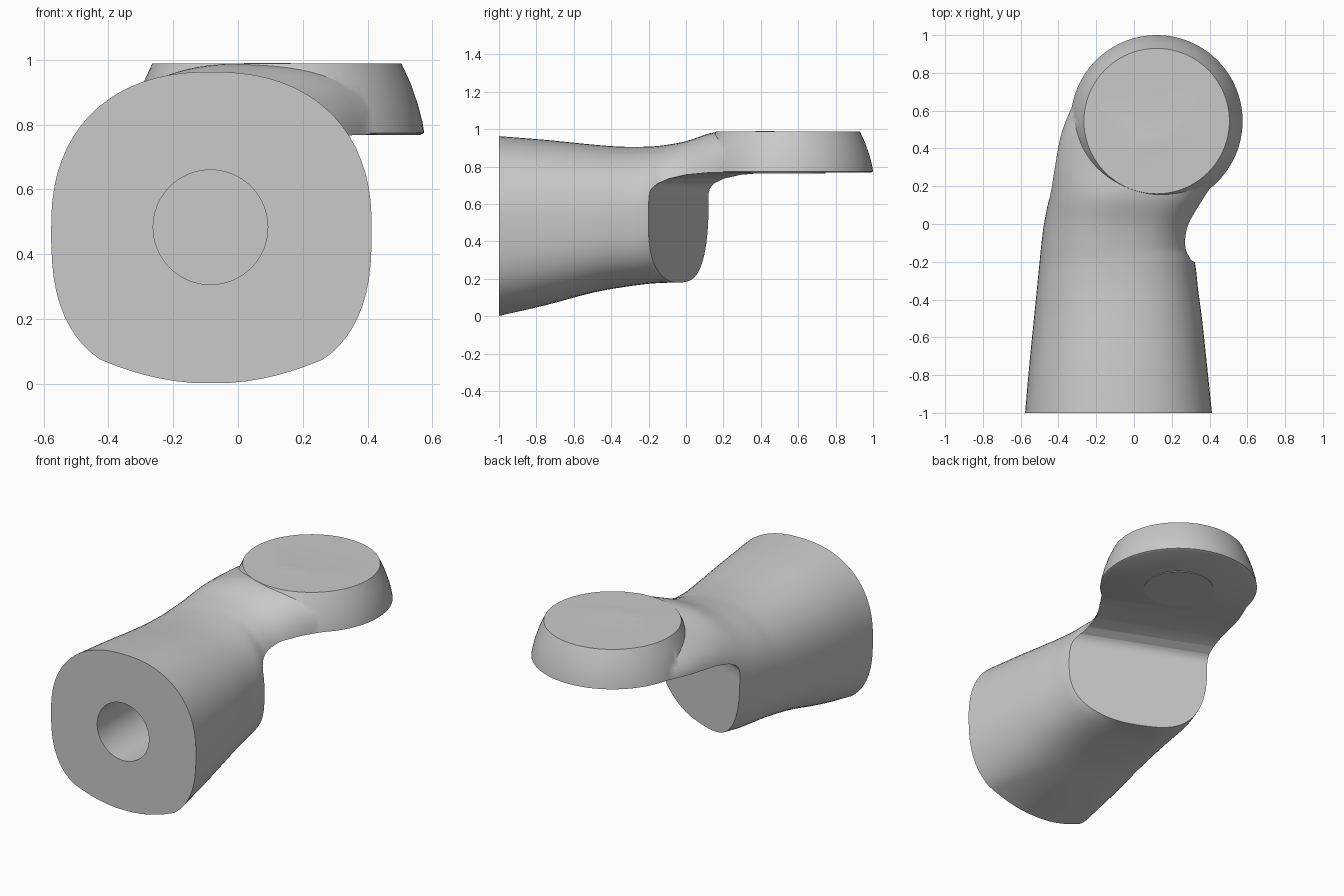
import bpy, bmesh, math
from mathutils import Vector

if "Cube" in bpy.data.objects:
    bpy.data.objects.remove(bpy.data.objects["Cube"])

grey = bpy.data.materials.new("plain grey")
grey.diffuse_color = (0.59, 0.59, 0.59, 1)
grey.use_nodes = True
grey.node_tree.nodes["Principled BSDF"].inputs["Base Color"].default_value = grey.diffuse_color


def make(name, bm):
    bmesh.ops.recalc_face_normals(bm, faces=bm.faces)
    me = bpy.data.meshes.new(name)
    bm.to_mesh(me)
    bm.free()
    me.materials.append(grey)
    ob = bpy.data.objects.new(name, me)
    bpy.context.collection.objects.link(ob)
    return ob


def skin(name, rings):
    """Closed solid through a list of equal-length rings."""
    bm = bmesh.new()
    vr = [[bm.verts.new(p) for p in r] for r in rings]
    n = len(vr[0])
    for a, b in zip(vr, vr[1:]):
        for i in range(n):
            j = (i + 1) % n
            bm.faces.new((a[i], a[j], b[j], b[i]))
    bm.faces.new(vr[0])
    bm.faces.new(vr[-1])
    return make(name, bm)


def lathe(name, profile, cx, cy, n=96):
    """Disc-like solid from (radius, z) rings."""
    return skin(name, [[(cx + r * math.cos(2 * math.pi * i / n),
                         cy + r * math.sin(2 * math.pi * i / n), z)
                        for i in range(n)] for r, z in profile])


def boolean(ob, other, op):
    m = ob.modifiers.new(op, 'BOOLEAN')
    m.object, m.operation, m.solver = other, op, 'EXACT'
    bpy.context.view_layer.objects.active = ob
    bpy.ops.object.modifier_apply(modifier=m.name)
    bpy.data.objects.remove(other, do_unlink=True)


# Body cross-sections: y, left x, right x, bottom z, top z, height of widest point
SECTIONS = [
    (-1.0, -.577, .413, .0, .963, .483),
    (-.75, -.555, .387, .058, .943, .49),
    (-.5, -.53, .36, .125, .918, .50),
    (-.35, -.515, .34, .153, .907, .515),
    (-.2, -.50, .322, .173, .907, .53),
    (-.12, -.492, .297, .178, .914, .55),
    (0.0, -.477, .307, .182, .936, .59),
    (.15, -.447, .38, .2, .983, .67),
    (.3, -.42, .475, .3, .987, .74),
    (.5, -.378, .5, .4, .987, .76),
    (.75, -.27, .4, .5, .94, .77),
]


def catmull(p0, p1, p2, p3, t):
    # Non-uniform tangents keyed on y
    out = []
    h = p2[0] - p1[0]
    for k in range(1, 6):
        m1 = (p2[k] - p0[k]) / (p2[0] - p0[0]) * h
        m2 = (p3[k] - p1[k]) / (p3[0] - p1[0]) * h
        out.append((2*t**3 - 3*t*t + 1) * p1[k] + (t**3 - 2*t*t + t) * m1
                   + (3*t*t - 2*t**3) * p2[k] + (t**3 - t*t) * m2)
    return [p1[0] + h * t] + out


def ring(s, n=72):
    y, x0, x1, z0, z1, zc = s
    cx, a = (x0 + x1) / 2, (x1 - x0) / 2
    crease = max(0.0, min(1.0, (-.25 - y) / .75))
    ramp = max(0.0, min(1.0, (y + .3) / .55))
    ramp = ramp * ramp * (3 - 2 * ramp)
    pts = []
    for i in range(n):
        t = 2 * math.pi * (i + .5) / n
        c, d = math.cos(t), math.sin(t)
        # near the disc the top is fuller on the right, rounder on the left
        top = 2.3 + ramp * (.9 if c > 0 else -.3)
        e = 2 / top if d > 0 else 2 / 2.75
        x = a * math.copysign(abs(c) ** e, c)
        z = zc + (z1 - zc if d > 0 else zc - z0) * math.copysign(abs(d) ** e, d)
        if d < 0 and abs(x) < .74 * a:   # shallow arc underside near the front
            z = max(z, z0 + crease * .085 * (x / (.74 * a)) ** 2)
        pts.append((cx + x, y, z))
    return pts


rings = []
for i in range(len(SECTIONS) - 1):
    q = [SECTIONS[max(0, min(len(SECTIONS) - 1, i + k))] for k in (-1, 0, 1, 2)]
    rings += [ring(catmull(*q, t / 6)) for t in range(6)]
rings.append(ring(SECTIONS[-1]))
body = skin("link_body", rings)

# Slanted end wall with a fillet up to the underside of the neck
along = Vector((-.78, .325, 0)).normalized()
normal = Vector((along.y, -along.x, 0))
base = Vector((.33, -.205, 0))
prof = [(0, -.3), (0, .66), (.008, .685), (.03, .71), (.08, .735), (.17, .756),
        (.3, .767), (.45, .77), (2, .77), (2, -.3)]
cutter = skin("wall_cutter", [[base + along * s + normal * u + Vector((0, 0, z))
                               for u, z in prof] for s in (-1.5, 2)])
cutter.hide_render = True
boolean(body, cutter, 'DIFFERENCE')

# Round socket in the front face
hole = skin("socket_cutter", [[(-.085 + .177 * math.cos(2 * math.pi * i / 64), y,
                                .483 + .177 * math.sin(2 * math.pi * i / 64))
                               for i in range(64)] for y in (-1.2, -.15)])
hole.hide_render = True
boolean(body, hole, 'DIFFERENCE')

# Disc head
head = lathe("disc_head", [(.442, .768), (.455, .774), (.449, .81), (.436, .86),
                           (.414, .925), (.385, .988)], .12, .545)
boolean(body, head, 'UNION')

# Thin round pad under the disc
pad = lathe("underside_pad", [(.2, .764), (.2, .769)], .12, .545, 64)

for ob in (body, pad):
    bpy.ops.object.select_all(action='DESELECT')
    ob.select_set(True)
    bpy.context.view_layer.objects.active = ob
    bpy.ops.object.shade_smooth_by_angle(angle=math.radians(30))
